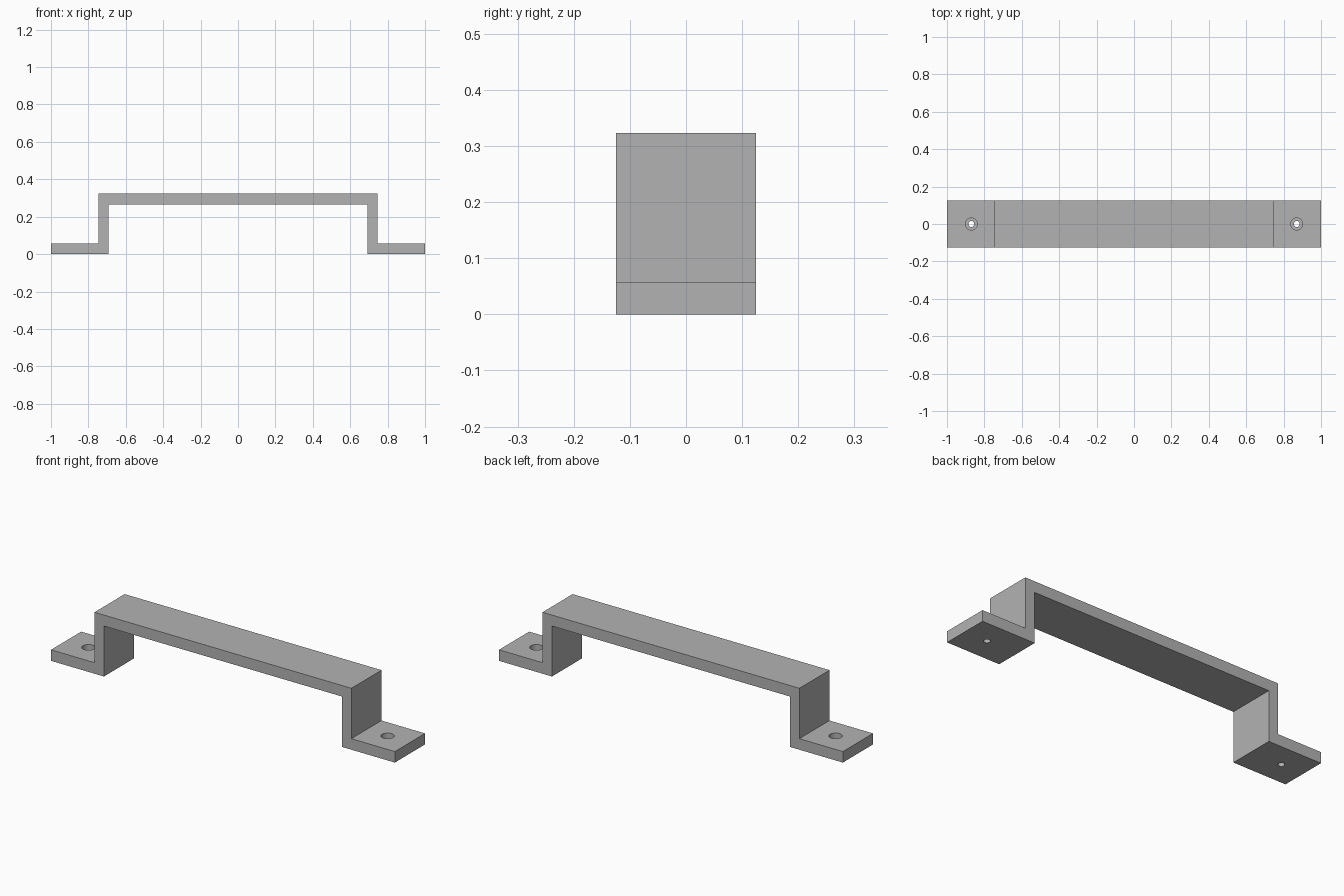
import bpy
import bmesh

default = bpy.data.objects.get("Cube")
if default:
    bpy.data.objects.remove(default, do_unlink=True)

WIDTH = 0.25
HEIGHT = 0.323
THICK = 0.058
OUTER = 0.747
INNER = 0.692
HOLE_X = 0.87

# Plain grey metal
grey = bpy.data.materials.new("grey metal")
grey.use_nodes = True
colour = (0.45, 0.45, 0.45, 1)
grey.diffuse_color = colour
grey.node_tree.nodes["Principled BSDF"].inputs["Base Color"].default_value = colour


def add_object(name, bm):
    bmesh.ops.recalc_face_normals(bm, faces=bm.faces)
    mesh = bpy.data.meshes.new(name)
    bm.to_mesh(mesh)
    bm.free()
    mesh.materials.append(grey)
    obj = bpy.data.objects.new(name, mesh)
    bpy.context.collection.objects.link(obj)
    return obj


def add_cutter(name, x, radius, bottom, top):
    bpy.ops.mesh.primitive_cylinder_add(vertices=32, radius=radius, depth=top - bottom,
                                        location=(x, 0, (top + bottom) / 2))
    cutter = bpy.context.object
    cutter.name = name
    cutter.data.materials.append(grey)
    cutter.hide_render = True
    return cutter


# Bent strap: half profile mirrored in x, then extruded through its width
half = [(INNER, HEIGHT - THICK), (INNER, 0), (1, 0),
        (1, THICK), (OUTER, THICK), (OUTER, HEIGHT)]
profile = half + [(-x, z) for x, z in reversed(half)]
bm = bmesh.new()
face = bm.faces.new([bm.verts.new((x, -WIDTH / 2, z)) for x, z in profile])
extruded = bmesh.ops.extrude_face_region(bm, geom=[face])["geom"]
bmesh.ops.translate(bm, vec=(0, WIDTH, 0),
                    verts=[v for v in extruded if isinstance(v, bmesh.types.BMVert)])
handle = add_object("pull_handle", bm)

# Stepped screw holes through both feet
cutters = []
for side, x in (("left", HOLE_X), ("right", -HOLE_X)):
    cutters.append(add_cutter(side + "_screw_hole", x, 0.016, -0.05, 0.1))
    cutters.append(add_cutter(side + "_counterbore", x, 0.032, THICK / 2, 0.1))
for cutter in cutters:
    mod = handle.modifiers.new(cutter.name, "BOOLEAN")
    mod.operation = "DIFFERENCE"
    mod.solver = "EXACT"
    mod.object = cutter

# Bake the holes and discard the cutters
bpy.context.view_layer.update()
graph = bpy.context.evaluated_depsgraph_get()
handle_mesh = bpy.data.meshes.new_from_object(handle.evaluated_get(graph))
handle.modifiers.clear()
handle.data = handle_mesh
for cutter in cutters:
    bpy.data.objects.remove(cutter, do_unlink=True)

# Smooth hole walls, crisp edges
bpy.ops.object.select_all(action="DESELECT")
handle.select_set(True)
bpy.context.view_layer.objects.active = handle
bpy.ops.object.shade_smooth_by_angle()
